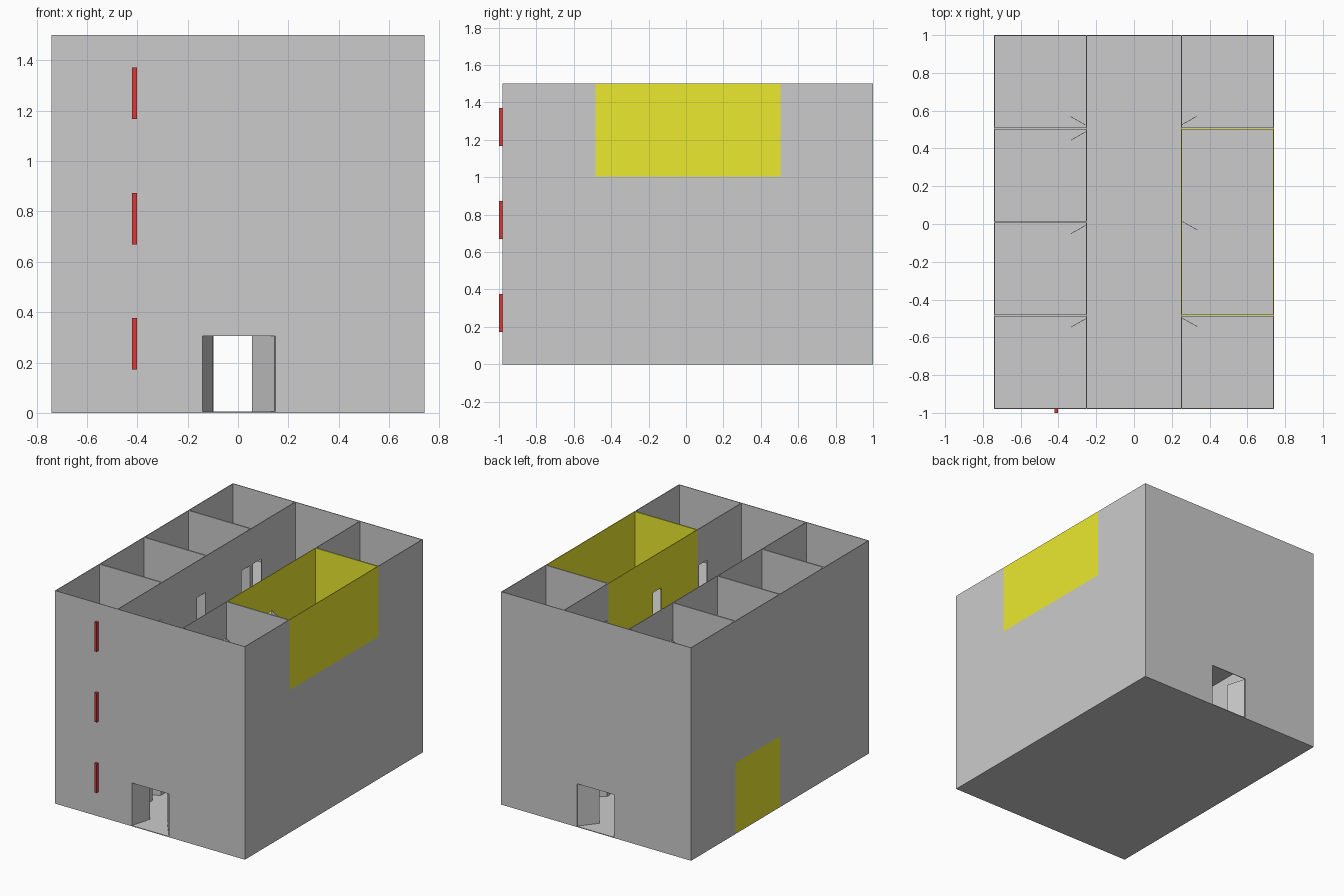
import bpy, bmesh
from mathutils import Vector

if "Cube" in bpy.data.objects:
    bpy.data.objects.remove(bpy.data.objects["Cube"])

T = 0.005                      # wall and slab thickness
H = 0.5                        # storey height
X_OUT, X_COR = 0.74, 0.25      # outer wall and corridor wall
Y0, Y1 = -0.98, 1.0
DOOR_H = 0.245
PITCH = (Y1 - Y0) / 4


def material(name, color):
    m = bpy.data.materials.new(name)
    m.diffuse_color = color
    m.use_nodes = True
    m.node_tree.nodes["Principled BSDF"].inputs["Base Color"].default_value = m.diffuse_color
    return m


YELLOW = material("yellow", (0.83, 0.82, 0.03, 1))
RED = material("red", (0.7, 0.04, 0.04, 1))


def panel(name, a, b, z0, z1, side, opening=None, mat=None):
    """Upright panel from plan point a to b, thickened towards 'side';
    opening = (start, end, head height) measured along the panel."""
    a, b, side = Vector((*a, 0)), Vector((*b, 0)), Vector((*side, 0))
    length = (b - a).length
    along = (b - a).normalized()
    outline = [(0, z0)]
    if opening:
        s, e, top = opening
        outline += [(s, z0), (s, top), (e, top), (e, z0)]
    outline += [(length, z0), (length, z1), (0, z1)]
    bm = bmesh.new()
    face = bm.faces.new([bm.verts.new(a + along * u + Vector((0, 0, z)))
                         for u, z in outline])
    ext = bmesh.ops.extrude_face_region(bm, geom=[face])
    verts = [g for g in ext["geom"] if isinstance(g, bmesh.types.BMVert)]
    bmesh.ops.translate(bm, verts=verts, vec=side * T)
    bmesh.ops.recalc_face_normals(bm, faces=bm.faces)
    me = bpy.data.meshes.new(name)
    bm.to_mesh(me)
    bm.free()
    ob = bpy.data.objects.new(name, me)
    bpy.context.collection.objects.link(ob)
    if mat:
        me.materials.append(mat)
    return ob


def block(name, x0, x1, y0, y1, z0, z1, mat=None):
    return panel(name, (x0, y0), (x1, y0), z0, z1, (0, (y1 - y0) / T), None, mat)


def leaf(name, hinge, vec, z0, z1, mat=None):
    """Open door leaf swung along vec."""
    h, v = Vector(hinge), Vector(vec)
    n = Vector((-v.y, v.x)).normalized() * 0.6
    panel(name, h, h + v, z0, z1, n, None, mat)


def room(name, sx, ya, yb, z, hinge, swing, mat=None):
    """Room on side sx; its door opens from the hinge in y direction 'swing'."""
    zb, zt = z + T, z + H
    panel(name + "_outer_wall", (sx * X_OUT, ya), (sx * X_OUT, yb), zb, zt, (-sx, 0), None, mat)
    o = sorted((hinge, hinge + swing * 0.095))
    panel(name + "_corridor_wall", (sx * X_COR, ya), (sx * X_COR, yb), zb, zt, (sx, 0),
          (o[0] - ya, o[1] - ya, z + DOOR_H), mat)
    xs = (sx * (X_COR + T), sx * (X_OUT - T))
    for label, y, inward, end in (("front", ya, 1, Y0), ("back", yb, -1, Y1)):
        if abs(y - end) > 0.01:
            panel(f"{name}_{label}_partition", (xs[0], y), (xs[1], y), zb, zt, (0, inward), None, mat)
    leaf(name + "_door", (sx * (X_COR + T), hinge), (sx * 0.08, swing * 0.045), zb, z + DOOR_H)


# door hinge position and swing for the four rooms along a side
DOORS = [(-0.5, -1), (-0.005, -1), (0.49, -1), (0.525, 1)]

for s in range(3):
    z = s * H
    n = f"storey_{s + 1}"
    block(n + "_floor_slab", -X_OUT, X_OUT, Y0, Y1, z, z + T)

    # front and back walls, with an entrance on the ground storey
    entrance = (X_OUT - 0.14, X_OUT + 0.148, 0.305) if s == 0 else None
    for label, y, inward in (("front", Y0, 1), ("back", Y1, -1)):
        panel(f"{n}_{label}_wall", (-X_OUT, y), (X_OUT, y), z + T, z + H, (0, inward), entrance)
        if s == 0:
            yi = y + inward * T
            leaf(label + "_entrance_left_leaf", (-0.14, yi), (0.04, inward * 0.14), T, 0.305)
            leaf(label + "_entrance_right_leaf", (0.148, yi), (-0.09, inward * 0.115), T, 0.305)

    # rooms along both sides of the corridor
    for side, sx in (("left", -1), ("right", 1)):
        for i, (hinge, swing) in enumerate(DOORS):
            if s == 2 and sx == 1 and i in (1, 2):
                continue
            mat = YELLOW if (s, sx, i) == (0, -1, 2) else None
            room(f"{n}_{side}_room_{i + 1}", sx, Y0 + i * PITCH, Y0 + (i + 1) * PITCH,
                 z, hinge, swing, mat)

    # plain floor marker bar on the facade
    mz = 0.172 + 0.497 * s
    block(n + "_marker_bar", -0.42, -0.402, -1.0, Y0, mz, mz + 0.205, RED)

# large double room on the top storey
room("large_yellow_room", 1, Y0 + PITCH, Y0 + 3 * PITCH, 2 * H, 0.012, -1, YELLOW)
